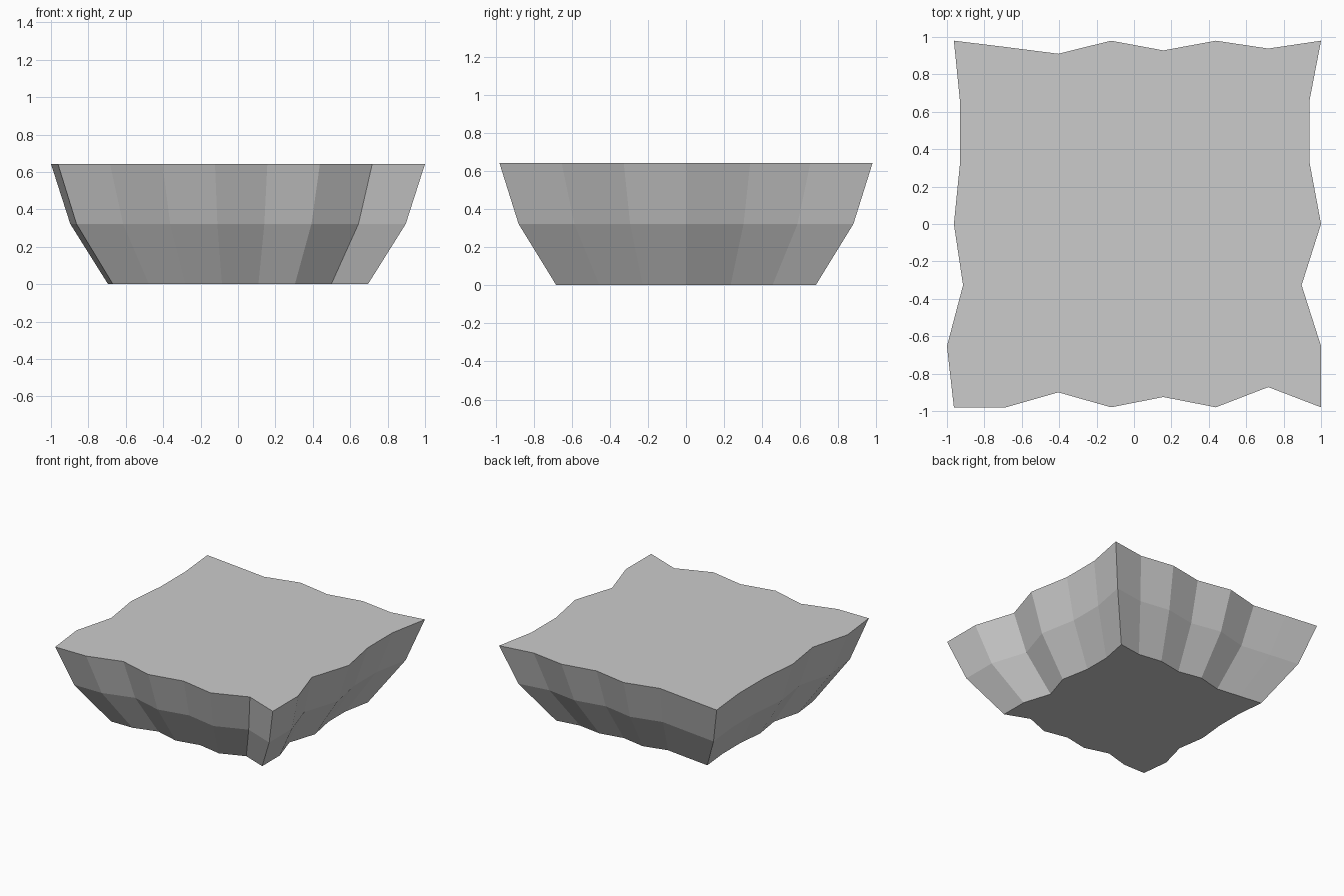
import bpy, bmesh

if "Cube" in bpy.data.objects:
    bpy.data.objects.remove(bpy.data.objects["Cube"])

# Wavy outline of the block at its top rim, counter-clockwise from front left
front = [(-.963, -.98), (-.685, -.98), (-.404, -.9), (-.123, -.98),
         (.157, -.925), (.438, -.98), (.718, -.872)]
right = [(1, -.98), (1, -.653), (.896, -.327), (1, 0), (.937, .337), (.937, .653)]
back = [(1, .98), (.718, .938), (.438, .98), (.157, .928),
        (-.123, .98), (-.404, .91), (-.685, .946)]
left = [(-.963, .98), (-.93, .653), (-.93, .327), (-.963, 0),
        (-.914, -.327), (-1, -.653)]
outline = front + right + back + left

# Rings as (height, scale): the block tapers towards its base
rings = [(0, .695), (.322, .897), (.643, 1)]

bm = bmesh.new()
loops = [[bm.verts.new((x * s, y * s, z)) for x, y in outline] for z, s in rings]

# Side walls
n = len(outline)
for low, high in zip(loops, loops[1:]):
    for i in range(n):
        j = (i + 1) % n
        bm.faces.new((low[i], low[j], high[j], high[i]))

# Flat base and top
bm.faces.new(loops[0][::-1])
bm.faces.new(loops[-1])

mesh = bpy.data.meshes.new("ground_block")
bm.to_mesh(mesh)
bm.free()
bpy.context.collection.objects.link(bpy.data.objects.new("ground_block", mesh))
